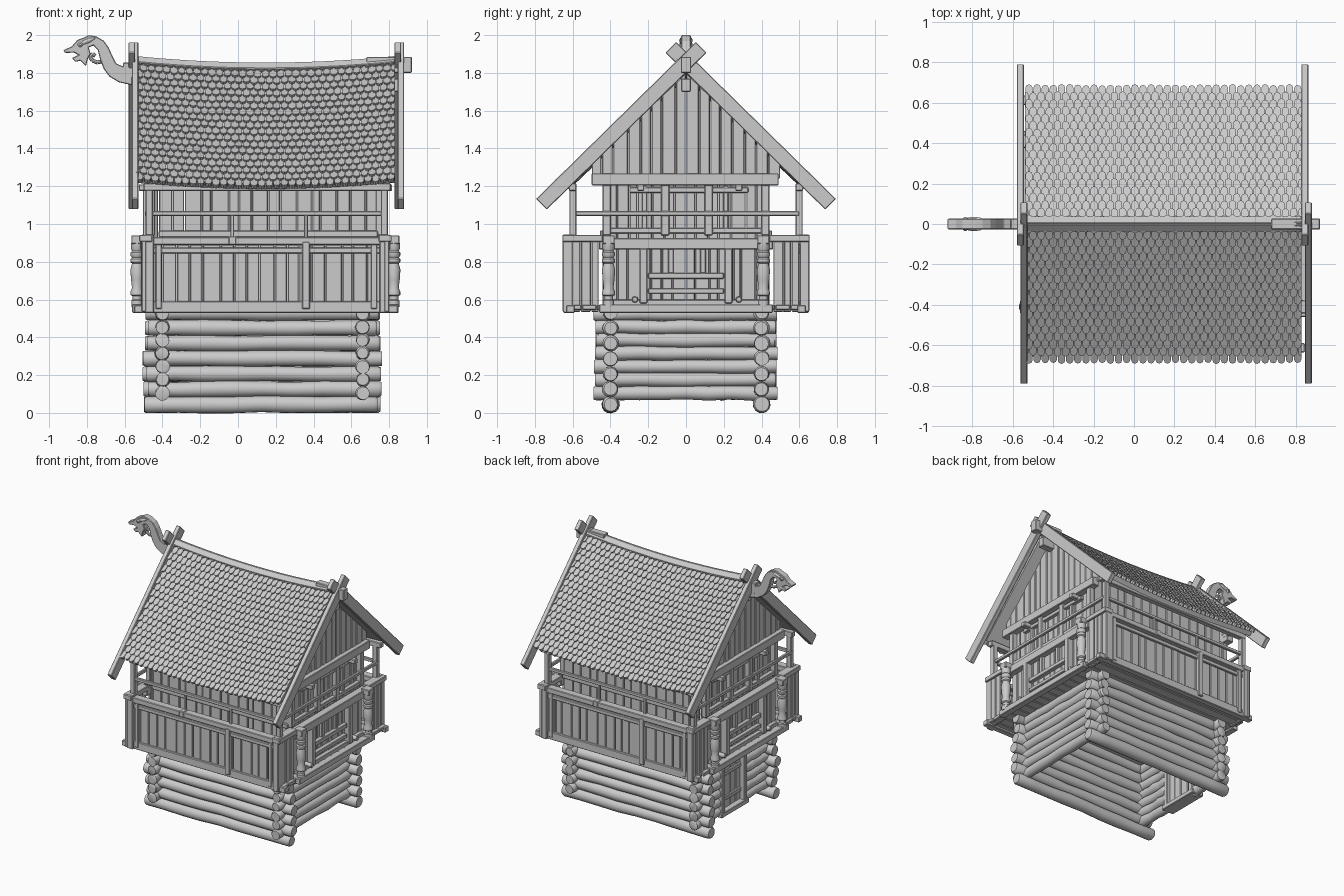
import bpy, bmesh, math, random
from mathutils import Vector

if "Cube" in bpy.data.objects:
    bpy.data.objects.remove(bpy.data.objects["Cube"])

random.seed(7)
R = random.uniform
CX = 0.145                      # centre of the house along x
parts = {}


def part(name):
    return parts.setdefault(name, bmesh.new())


def loft(bm, rings):
    """Skin closed rings of points and cap both ends."""
    vs = [[bm.verts.new(p) for p in r] for r in rings]
    n = len(vs[0])
    for a, b in zip(vs, vs[1:]):
        for i in range(n):
            bm.faces.new((a[i], a[(i + 1) % n], b[(i + 1) % n], b[i]))
    bm.faces.new(vs[0][::-1])
    bm.faces.new(vs[-1])


def prism(name, axis, pts, t0, t1):
    """Extrude a 2D outline along x (pts are y,z) or y (pts are x,z)."""
    put = (lambda t, p: (t, p[0], p[1])) if axis == 'x' else (lambda t, p: (p[0], t, p[1]))
    loft(part(name), [[put(t, p) for p in pts] for t in (t0, t1)])


def box(name, x0, x1, y0, y1, z0, z1):
    prism(name, 'x', [(y0, z0), (y1, z0), (y1, z1), (y0, z1)], x0, x1)


def turned(name, p, q, radii, wob=0.0, seg=14):
    """Round bar from p to q; radii is a list of (fraction, radius)."""
    p, q = Vector(p), Vector(q)
    d = (q - p).normalized()
    u = d.orthogonal().normalized()
    v = d.cross(u)
    rings = []
    for f, r in radii:
        c = p.lerp(q, f) + u * R(-wob, wob) + v * R(-wob, wob)
        r += R(-wob, wob)
        rings.append([c + (u * math.cos(a) + v * math.sin(a)) * r
                      for a in (2 * math.pi * i / seg for i in range(seg))])
    loft(part(name), rings)


def log(p, q, r):
    prof = [(0, r * .86), (.012, r)] + [(f / 8, r) for f in range(1, 8)] + [(.988, r), (1, r * .86)]
    turned("log_walls", p, q, prof, 0.003)


def planks(name, axis, a0, a1, t0, t1, zlo, zhi, n):
    """Vertical boards of uneven width; zhi is a height or a function."""
    top = zhi if callable(zhi) else (lambda a: zhi)
    w = (a1 - a0) / n
    e = [a0 + w * i + (R(-.2, .2) * w if i not in (0, n // 2, n) else 0) for i in range(n + 1)]
    for a, b in zip(e, e[1:]):
        a, b, j = a + .002, b - .002, R(-.003, .003)
        prism(name, axis, [(a, zlo), (b, zlo), (b, top(b)), (a, top(a))], t0 + j, t1 + j)


# --- log base ---
DOOR = (-0.09, 0.18)
for i in range(7):
    z = 0.045 + 0.081 * i
    for y in (-0.4, 0.4):
        log((-0.49 + R(-.015, .015), y, z), (0.75 + R(-.015, .015), y, z), 0.044 if i == 0 else 0.041)
    z = 0.105 + 0.07 * i
    log((0.66, -0.48 + R(-.01, .01), z), (0.66, 0.48 + R(-.01, .01), z), 0.037)
    if z < 0.48:                                 # doorway interrupts these logs
        log((-0.4, -0.48, z), (-0.4, DOOR[0], z), 0.037)
        log((-0.4, DOOR[1], z), (-0.4, 0.48, z), 0.037)
    else:
        log((-0.4, -0.48, z), (-0.4, 0.48, z), 0.037)

# --- lower door with frame ---
for y in DOOR:
    box("lower_door_frame", -0.45, -0.36, y - .018, y + .018, 0.07, 0.48)
for z in (0.07, 0.465):
    box("lower_door_frame", -0.455, -0.355, DOOR[0] - .03, DOOR[1] + .03, z, z + .035)
planks("lower_door", 'x', DOOR[0], DOOR[1], -0.41, -0.39, 0.09, 0.47, 4)
for z in (0.17, 0.36):
    box("lower_door", -0.425, -0.405, DOOR[0] + .02, DOOR[1] - .02, z, z + .03)

# --- balcony deck ---
for i in range(16):
    y = -0.63 + i * 1.26 / 16
    box("deck_boards", -0.53 + R(-.01, .01), 0.82 + R(-.01, .01), y + .002, y + .0767, 0.545, 0.572)
for s in (-1, 1):
    x = CX + s * 0.68
    box("deck_end_beams", x - .025, x + .025, -0.46, 0.46, 0.53, 0.575)
    box("deck_side_beams", -0.55, 0.845, s * .59, s * .635, 0.53, 0.57)

# --- long sides: parapet, rails, posts and room wall (back is the front turned round) ---
for s in (-1, 1):
    fx = lambda x: CX - s * (x - CX)
    planks("parapet_boards", 'y', -0.46, 0.76, s * .60, s * .62, 0.56, 0.89, 17)
    box("parapet_rails", -0.49, 0.79, s * .585, s * .645, 0.89, 0.93)
    box("parapet_rails", -0.46, 0.76, s * .595, s * .635, 0.845, 0.875)
    box("parapet_rails", -0.46, 0.76, s * .595, s * .635, 0.56, 0.59)
    for x in (-0.47, 0.775):
        box("corner_posts", fx(x) - .025, fx(x) + .025, s * .60, s * .65, 0.53, 0.945)
        box("roof_posts", fx(x) - .019, fx(x) + .019, s * .58, s * .618, 0.9, 1.2)
    for x in (-0.42, 0.72):
        box("corner_posts", fx(x) - .016, fx(x) + .016, s * .60, s * .64, 0.55, 0.9)
    box("middle_post", fx(.36) - .02, fx(.36) + .02, s * .60, s * .648, 0.55, 0.905)
    box("hand_rail", -0.47, 0.775, s * .588, s * .61, 1.043, 1.068)
    for x in (-0.03, 0.36):
        box("balusters", fx(x) - .01, fx(x) + .01, s * .59, s * .608, 0.92, 1.05)
    box("middle_post", fx(-.03) - .02, fx(-.03) + .02, s * .59, s * .65, 0.89, 0.935)
    box("eave_beam", -0.5, 0.81, s * .58, s * .62, 1.175, 1.215)
    planks("room_side_walls", 'y', -0.42, 0.74, s * .42, s * .44, 0.57, 1.36, 16)
    box("room_wall_rails", -0.42, 0.74, s * .435, s * .455, 0.93, 0.965)

# --- gable ends ---
COL = [(0, .03), (.1, .03), (.12, .024), (.17, .024), (.19, .034), (.24, .034), (.3, .026), (.42, .031),
       (.58, .035), (.68, .026), (.7, .034), (.75, .034), (.77, .026), (.8, .034), (.85, .034), (.87, .026),
       (.91, .032), (1, .032)]
for s in (-1, 1):
    def ebox(name, d0, d1, *yz):
        box(name, CX + s * d0, CX + s * d1, *yz)

    planks("end_walls", 'x', -.43, .43, CX + s * .57, CX + s * .59, 0.57, 1.22, 14)
    planks("gable_boards", 'x', -.5, .5, CX + s * .585, CX + s * .605, 1.24, lambda y: 1.80 - .95 * abs(y), 16)
    ebox("gable_beam", .585, .64, -.5, .49, 1.205, 1.268)
    for y in (-.24, .28):
        ebox("beam_pegs", .60, .67, y - .018, y + .018, 1.175, 1.21)
    ebox("window_rails", .585, .62, -.42, .42, .95, .98)
    ebox("window_rails", .585, .615, -.3, .33, 1.165, 1.195)
    for y in (-.42, -.11, .12, .42):
        ebox("window_posts", .585, .625, y - .022, y + .022, .94, 1.225)
    for y in (-.22, .21):
        ebox("window_posts", .585, .61, y - .014, y + .014, .96, 1.2)
    # parapet of the end
    planks("end_parapet_boards", 'x', -.42, .42, CX + s * .60, CX + s * .62, 0.57, 0.87, 14)
    ebox("end_parapet_rails", .60, .66, -.46, .46, .865, .925)
    ebox("end_parapet_rails", .60, .65, -.4, .4, .57, .60)
    for z, w in ((.72, .022), (.64, .018)):
        ebox("end_parapet_rails", .615, .65, -.2, .2, z - w / 2, z + w / 2 + .01)
    for y in (-.225, .225):
        ebox("end_parapet_posts", .61, .665, y - .02, y + .02, .58, .87)
    for y in (-.08, .09):
        ebox("end_parapet_posts", .61, .64, y - .015, y + .015, .74, .87)
    for y in (-.27, .28):
        turned("beam_pegs", (CX + s * .62, y, .6), (CX + s * .68, y, .6), [(0, .018), (1, .016)])
    for t in (-1, 1):
        planks("end_corner_boards", 'x', *sorted((t * .46, t * .655)), CX + s * .63, CX + s * .655, .535, .93, 4)
        ebox("end_parapet_rails", .60, .668, *sorted((t * .44, t * .655)), .905, .942)
        turned("turned_columns", (CX + s * .68, t * .41, .56), (CX + s * .68, t * .41, .90), COL, 0, 16)
        ebox("column_caps", .64, .71, t * .41 - .032, t * .41 + .032, .895, .94)
    ebox("hand_rail", .615, .637, -.6, .6, 1.043, 1.068)

# --- roof: sagging slab, ridge cap and rounded shingles ---
X0, X1 = -0.54, 0.83


def P(s, x, v, h):
    """Point on roof side s: v down the slope, h above it."""
    sag = 0.035 * ((x - CX) / 0.69) ** 2 - 0.015
    return (x, s * (v * .725 + h * .689), 1.855 + sag - v * .689 + h * .725)


ROWS, N = 19, 34
PITCH, W = 0.94 / ROWS, (X1 - X0) / N
for s in (-1, 1):
    xs = [X0 + (X1 - X0) * i / 14 for i in range(15)]
    for name, v0, v1, h0, h1 in (("roof_slab", 0, .90, -.05, -.004), ("ridge_cap", -.008, .04, 0, .016)):
        loft(part(name), [[P(s, x, v0, h0), P(s, x, v1, h0), P(s, x, v1, h1), P(s, x, v0, h1)] for x in xs])
    for k in range(ROWS):
        vb, va = (k + 1) * PITCH, max(0, (k - .4) * PITCH)
        for i in range(N + k % 2):
            a = X0 + (i - .5 * (k % 2)) * W
            e, j = vb + R(-.005, .003), R(0, .003)
            pts = [(0, va), (1, va), (1, e - .02), (.85, e - .006), (.5, e), (.15, e - .006), (0, e - .02)]
            top = [P(s, min(max(a + .002 + u * (W - .004), X0), X1), v,
                     -.004 + (.016 + j) * (v - va) / (e - va)) for u, v in pts]
            bot = [P(s, p[0], v, -.012) for p, (u, v) in zip(top, pts)]
            loft(part("roof_shingles"), [bot, top])

# --- crossed barge boards, one slightly in front of the other ---
for t, xs in ((1, (-.58, .828)), (-1, (-.562, .845))):
    a, b = Vector((-t * .08, 1.935)), Vector((t * .765, 1.105))
    d = (b - a).normalized()
    n = Vector((-d.y, d.x)) * .04
    for x in xs:
        prism("barge_boards", 'x', [a + n, b + n, b - n, a - n], x, x + .035)

# --- ridge beam ends and purlins ---
box("ridge_beam", -0.61, -0.4, -.027, .027, 1.775, 1.855)
box("ridge_beam", 0.68, 0.92, -.027, .027, 1.80, 1.885)
for x in (-0.55, 0.62):
    box("gable_purlins", x, x + .23, -.026, .026, 1.70, 1.77)

# --- carved beast head on the ridge ---
head = [(-.56, 1.85), (-.61, 1.835), (-.645, 1.85), (-.665, 1.89), (-.685, 1.935), (-.71, 1.97), (-.75, 1.993),
        (-.79, 2.0), (-.815, 1.987), (-.85, 1.975), (-.88, 1.94), (-.925, 1.92), (-.915, 1.905), (-.87, 1.908),
        (-.845, 1.895), (-.88, 1.878), (-.86, 1.858), (-.835, 1.865), (-.805, 1.835), (-.795, 1.875),
        (-.78, 1.90), (-.79, 1.935), (-.765, 1.945), (-.742, 1.92), (-.73, 1.87), (-.71, 1.82), (-.68, 1.78),
        (-.63, 1.75), (-.56, 1.735)]
prism("ridge_beast_head", 'y', head, -.026, .026)
for s in (-1, 1):
    turned("beast_eyes", (-.835, s * .02, 1.95), (-.835, s * .034, 1.95), [(0, .014), (.5, .014), (1, .006)])
    turned("beast_ears", (-.82, s * .02, 1.96), (-.755, s * .028, 1.985), [(0, .012), (.5, .012), (1, .002)])
# curled mane below the neck
curl = [(-.725, 1.86), (-.745, 1.855), (-.77, 1.865), (-.785, 1.885), (-.77, 1.9), (-.755, 1.89)]
for a, b in zip(curl, curl[1:]):
    turned("beast_mane", (a[0], 0, a[1]), (b[0], 0, b[1]), [(0, .011), (1, .01)], 0, 8)

# --- turn every part into an object ---
PLAIN = {"roof_shingles", "roof_slab", "log_walls", "turned_columns", "beast_eyes", "beast_ears", "beast_mane"}
for name, bm in parts.items():
    bmesh.ops.recalc_face_normals(bm, faces=bm.faces)
    me = bpy.data.meshes.new(name)
    bm.to_mesh(me)
    bm.free()
    ob = bpy.data.objects.new(name, me)
    bpy.context.collection.objects.link(ob)
    if name in ("log_walls", "turned_columns"):
        me.shade_smooth()
        me.set_sharp_from_angle(angle=math.radians(40))
    if name not in PLAIN:
        bev = ob.modifiers.new("worn_edges", 'BEVEL')
        bev.width, bev.segments = 0.004, 1
